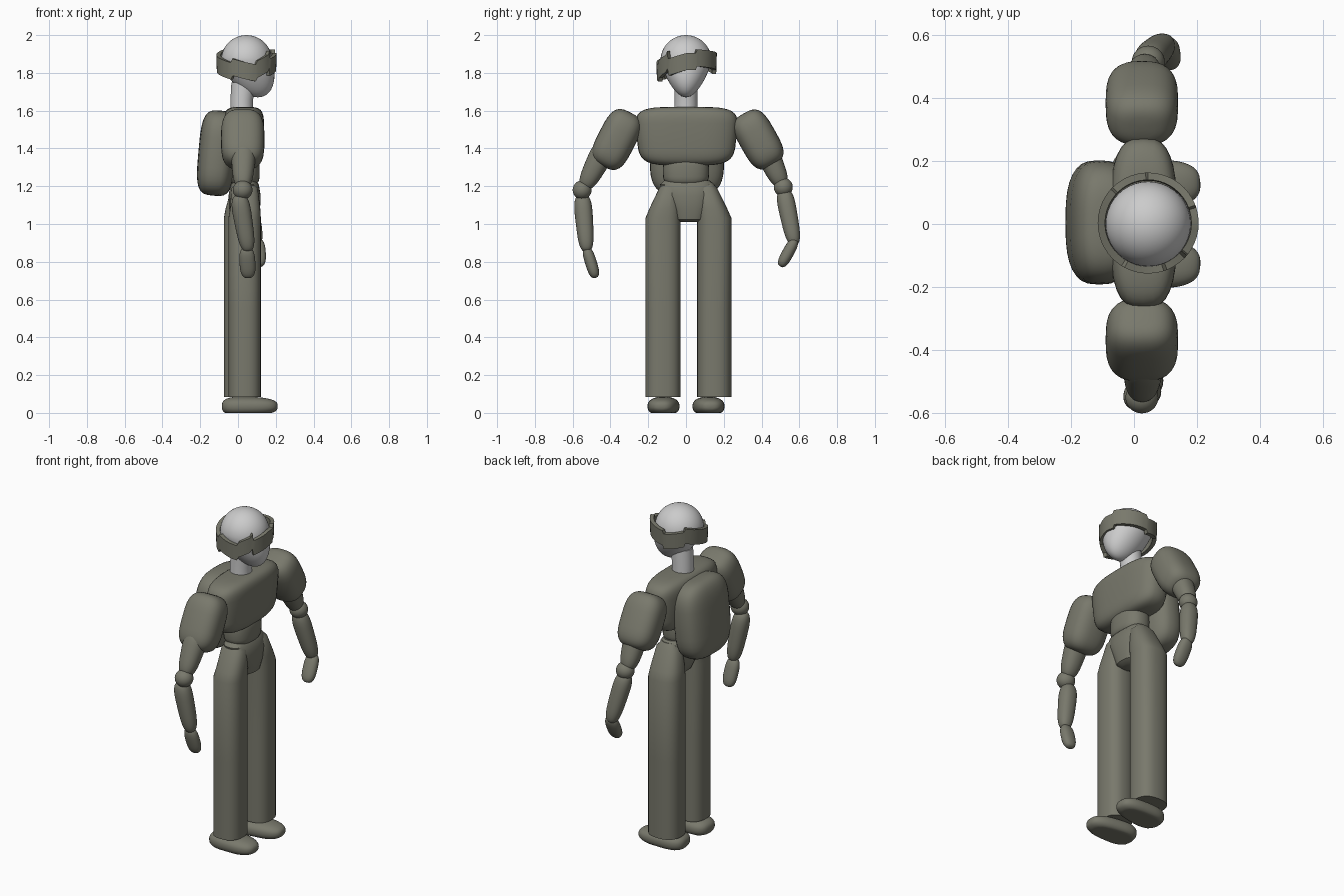
import bpy, bmesh, math
from mathutils import Vector

if "Cube" in bpy.data.objects:
    bpy.data.objects.remove(bpy.data.objects["Cube"])

olive = bpy.data.materials.new("olive_cloth")
olive.diffuse_color = (0.19, 0.19, 0.15, 1)
olive.use_nodes = True
olive.node_tree.nodes["Principled BSDF"].inputs["Base Color"].default_value = olive.diffuse_color


def finish(name, bm, mat=olive, angle=40):
    bmesh.ops.recalc_face_normals(bm, faces=bm.faces)
    me = bpy.data.meshes.new(name)
    bm.to_mesh(me)
    bm.free()
    ob = bpy.data.objects.new(name, me)
    bpy.context.collection.objects.link(ob)
    if mat:
        me.materials.append(mat)
    bpy.ops.object.select_all(action='DESELECT')
    ob.select_set(True)
    bpy.context.view_layer.objects.active = ob
    bpy.ops.object.shade_smooth_by_angle(angle=math.radians(angle))
    return ob


def power(v, e):
    return math.copysign(abs(v) ** e, v)


def skin(name, rings, mat=olive, flat_floor=False):
    """Join closed rings of points and cap both ends."""
    bm = bmesh.new()
    rows = [[bm.verts.new((p[0], p[1], max(p[2], 0) if flat_floor else p[2])) for p in r] for r in rings]
    n = len(rows[0])
    for r, s in zip(rows, rows[1:]):
        for i in range(n):
            bm.faces.new((r[i], r[(i + 1) % n], s[(i + 1) % n], s[i]))
    bm.faces.new(rows[0])
    bm.faces.new(rows[-1])
    return finish(name, bm, mat)


def section(c, u, v, e, n=32):
    angles = [2 * math.pi * i / n for i in range(n)]
    return [c + u * power(math.cos(t), e) + v * power(math.sin(t), e) for t in angles]


def blob(name, a, b, ru, rv, e1=0.7, e2=0.85, taper=0.0, ref=(1, 0, 0), floor=False):
    """Rounded form from a to b; ru is the half width along ref, rv the other one."""
    a, b = Vector(a), Vector(b)
    axis = (b - a).normalized()
    u = Vector(ref)
    u = (u - axis * u.dot(axis)).normalized()
    v = axis.cross(u)
    rings = []
    for i in range(21):
        t = (i / 20 - 0.5) * math.pi * 0.985
        h, r = power(math.sin(t), e1), math.cos(t) ** e1
        r *= 1 + taper * h
        rings.append(section((a + b) / 2 + (b - a) * h / 2, u * ru * r, v * rv * r, e2))
    return skin(name, rings, flat_floor=floor)


def loft(name, stations, e=0.8, mat=olive):
    return skin(name, [section(Vector(s[:3]), Vector((s[3], 0, 0)), Vector((0, s[4], 0)), e)
                       for s in stations], mat)


# Head: ball drawn down and forward into a chin
bm = bmesh.new()
bmesh.ops.create_uvsphere(bm, u_segments=40, v_segments=24, radius=0.135)
for vert in bm.verts:
    t = max(0, -vert.co.z / 0.135)
    vert.co.x += 0.045 + 0.06 * t
    vert.co.y *= 1 - 0.3 * t
    vert.co.z = 1.865 + vert.co.z * (1.44 if t else 1)
finish("head", bm, None)

# Neck
loft("neck", [(0.02, 0, 1.58, 0.06, 0.062), (0.02, 0, 1.66, 0.06, 0.06),
              (0.03, 0, 1.75, 0.065, 0.06)], 1, None)

# Ragged head wrap: (angle in degrees, mid height) with sudden steps
wrap = [(-180, 1.85), (-150, 1.83), (-122, 1.81), (-118, 1.83), (-90, 1.81), (-72, 1.80),
        (-68, 1.82), (-44, 1.85), (-40, 1.87), (-38, 1.83), (0, 1.86), (18, 1.86),
        (21, 1.88), (60, 1.87), (90, 1.86), (93, 1.84), (135, 1.86), (138, 1.88), (180, 1.85)]
bm = bmesh.new()
loops = []
for (d0, z0), (d1, z1) in zip(wrap, wrap[1:]):
    steps = max(1, round((d1 - d0) / 8))
    for k in range(steps):
        f = k / steps
        d, z = math.radians(d0 + (d1 - d0) * f), z0 + (z1 - z0) * f
        loops.append([bm.verts.new((0.045 + r * math.cos(d), 0.003 + r * math.sin(d), z + h))
                      for r, h in ((0.157, -0.045), (0.16, 0.045), (0.137, 0.045), (0.134, -0.045))])
for p, q in zip(loops, loops[1:] + loops[:1]):
    for i in range(4):
        bm.faces.new((p[i], q[i], q[(i + 1) % 4], p[(i + 1) % 4]))
finish("head_wrap", bm, olive, 30)

# Torso, pelvis and backpack
blob("chest", (0.03, 0.003, 1.31), (0.03, 0.003, 1.62), 0.105, 0.265, 0.45, 0.68, 0.06)
blob("waist", (0.03, 0, 1.2), (0.03, 0, 1.36), 0.085, 0.122, 0.55, 0.85)
loft("pelvis", [(0.04, 0.02, 1.01, 0.04, 0.05), (0.04, 0.02, 1.025, 0.065, 0.08),
                (0.035, 0.02, 1.08, 0.082, 0.1), (0.035, 0.01, 1.15, 0.085, 0.13),
                (0.035, 0.005, 1.21, 0.075, 0.142), (0.035, 0.005, 1.23, 0.06, 0.12)])
blob("backpack", (-0.13, 0.005, 1.15), (-0.09, 0.005, 1.6), 0.1, 0.197, 0.55, 0.72)

# Legs and feet
for side, cy, lean, ry, cx, rx in (("right", -0.122, 0.035, 0.093, 0.035, 0.086),
                                   ("left", 0.15, -0.04, 0.091, 0.023, 0.098)):
    s = math.copysign(1, cy)
    loft(side + "_leg", [(cx, cy, 0.083, rx, ry), (cx, cy, 0.55, rx, ry), (cx, cy, 1.03, rx, ry),
                         (cx + 0.003, cy + lean * 0.3, 1.08, rx - 0.006, ry - 0.01),
                         (0.035, cy + lean, 1.19, 0.07, 0.055),
                         (0.035, cy + lean, 1.22, 0.04, 0.03)])
    blob(side + "_foot", (-0.085, s * 0.112, 0.035), (0.21, s * 0.132, 0.035),
         0.05, 0.082, 0.7, 0.85, -0.12, (0, 0, 1), True)

# Arms: the two sides hang differently
arms = {
    "right": dict(shoulder=((0.025, -0.294, 1.59), (0.025, -0.44, 1.305)),
                  upper_arm=((0.03, -0.42, 1.42), (0.025, -0.54, 1.19)),
                  elbow=(0.025, -0.55, 1.18),
                  forearm=((0.005, -0.55, 1.155), (0.055, -0.525, 0.855)),
                  hand=((0.045, -0.528, 0.875), (0.055, -0.478, 0.715))),
    "left": dict(shoulder=((0.025, 0.305, 1.585), (0.025, 0.46, 1.31)),
                 upper_arm=((0.03, 0.41, 1.42), (0.035, 0.512, 1.2)),
                 elbow=(0.045, 0.515, 1.195),
                 forearm=((0.04, 0.517, 1.18), (0.1, 0.575, 0.89)),
                 hand=((0.1, 0.58, 0.92), (0.11, 0.5, 0.775))),
}
for side, p in arms.items():
    blob(side + "_shoulder", *p["shoulder"], 0.115, 0.1, 0.6, 0.75)
    blob(side + "_upper_arm", *p["upper_arm"], 0.06, 0.058, 0.6, 0.9, -0.2)
    c = Vector(p["elbow"])
    blob(side + "_elbow", c - Vector((0, 0, 0.05)), c + Vector((0, 0, 0.05)), 0.052, 0.05, 1, 1)
    blob(side + "_forearm", *p["forearm"], 0.048, 0.046, 0.6, 0.9, -0.12)
    blob(side + "_hand", *p["hand"], 0.042, 0.031, 0.7, 0.9)
